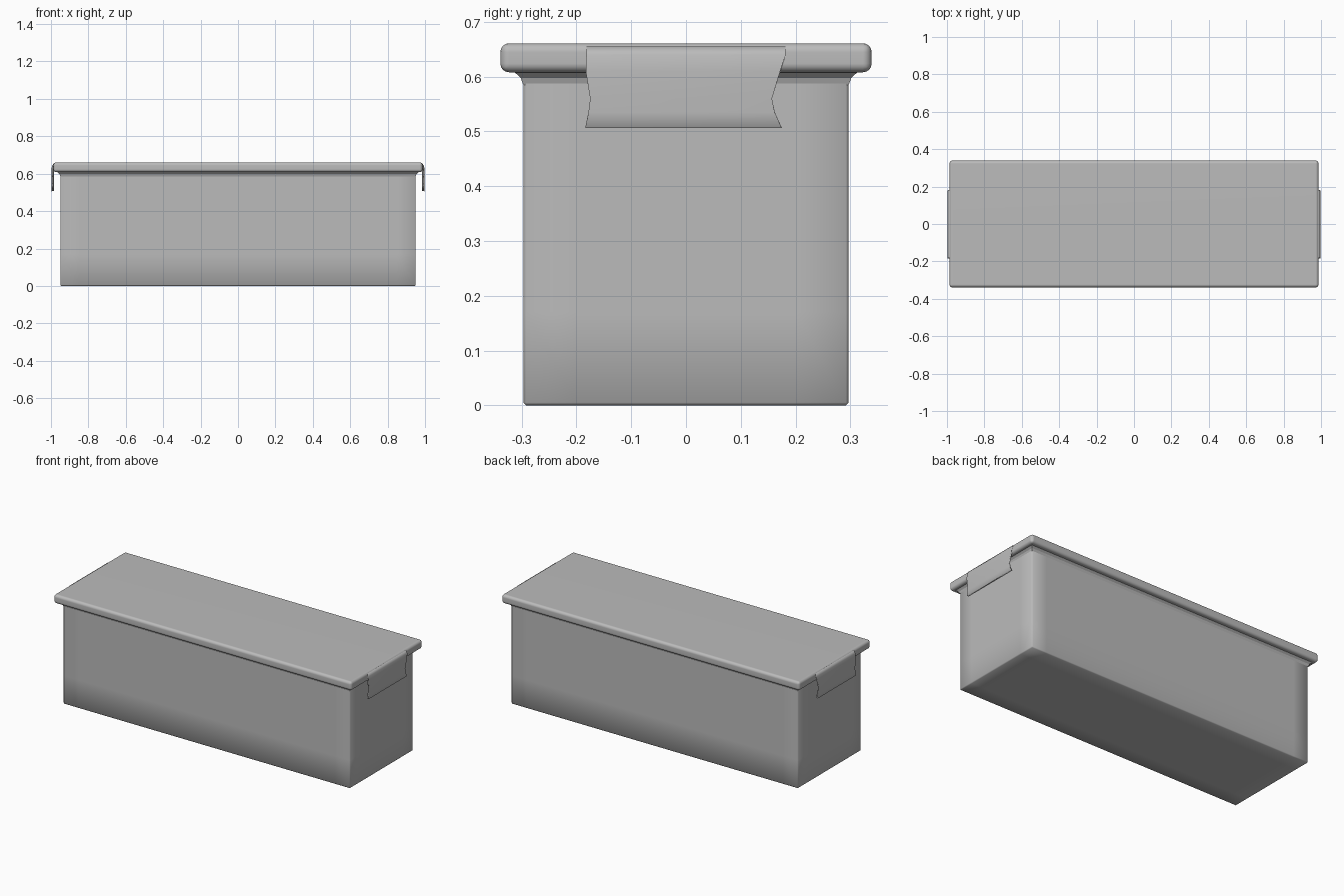
import bpy
import bmesh
from mathutils import Vector

if "Cube" in bpy.data.objects:
    bpy.data.objects.remove(bpy.data.objects["Cube"], do_unlink=True)

grey = bpy.data.materials.new("plain grey")
grey.use_nodes = True
grey.diffuse_color = (0.5, 0.5, 0.5, 1)
grey.node_tree.nodes["Principled BSDF"].inputs["Base Color"].default_value = (0.5, 0.5, 0.5, 1)


def finish(bm, name):
    bmesh.ops.recalc_face_normals(bm, faces=bm.faces)
    mesh = bpy.data.meshes.new(name)
    bm.to_mesh(mesh)
    bm.free()
    mesh.materials.append(grey)
    mesh.polygons.foreach_set("use_smooth", [True] * len(mesh.polygons))
    obj = bpy.data.objects.new(name, mesh)
    bpy.context.collection.objects.link(obj)
    return obj


def box(size, centre):
    bm = bmesh.new()
    bmesh.ops.create_cube(bm, size=1)
    for v in bm.verts:
        v.co = Vector(a * b for a, b in zip(v.co, size)) + Vector(centre)
    return bm


def cut(bm, point, normal):
    bmesh.ops.bisect_plane(bm, geom=bm.verts[:] + bm.edges[:] + bm.faces[:],
                           plane_co=point, plane_no=normal)


def bevel(obj, width, segments):
    mod = obj.modifiers.new("rounded edges", "BEVEL")
    mod.width = width
    mod.segments = segments
    mod.limit_method = "ANGLE"
    mod.harden_normals = False


# Container with softly blended corners and floor edge
bm = box((1.9, 0.594, 0.61), (0, 0, 0.305))
for s in (-1, 1):
    cut(bm, (s * 0.85, 0, 0), (1, 0, 0))
    cut(bm, (0, s * 0.2, 0), (0, 1, 0))
for z in (0.17, 0.55):
    cut(bm, (0, 0, z), (0, 0, 1))
# The rim hides the open top, so only its sides are kept
top = [f for f in bm.faces if f.calc_center_median().z > 0.609]
bmesh.ops.delete(bm, geom=top, context="FACES")
bevel(finish(bm, "container"), 0.005, 1)

# Overhanging lid with a rounded rim
lid = finish(box((1.974, 0.678, 0.053), (0, 0, 0.6345)), "lid")
bevel(lid, 0.016, 4)
lid.modifiers.new("flat faces", "WEIGHTED_NORMAL")

# Cove where the container meets the lid
bm = bmesh.new()
rings = []
for z, grow in ((0.585, 0), (0.598, 0.005), (0.609, 0.017)):
    x, y = 0.949 + grow, 0.297 + grow
    rings.append([bm.verts.new((a * x, b * y, z))
                  for a, b in ((-1, -1), (1, -1), (1, 1), (-1, 1))])
for low, high in zip(rings, rings[1:]):
    for i in range(4):
        j = (i + 1) % 4
        bm.faces.new((low[i], low[j], high[j], high[i]))
cove = finish(bm, "rim_cove")
cove.data.shade_flat()

# Waisted hanging clip at each end: height, front edge, back edge, outer x
CLIP = ((0.655, -0.182, 0.182, 0.986), (0.64, -0.182, 0.182, 0.995),
        (0.61, -0.183, 0.172, 0.998), (0.56, -0.175, 0.157, 0.998),
        (0.535, -0.178, 0.162, 0.997), (0.506, -0.184, 0.175, 0.996))
for side, name in ((-1, "right_clip"), (1, "left_clip")):
    bm = bmesh.new()
    rows = [[bm.verts.new((side * x, y, z)) for y in (front, back)]
            for z, front, back, x in CLIP]
    for a, b in zip(rows, rows[1:]):
        bm.faces.new((a[0], a[1], b[1], b[0]))
    clip = finish(bm, name)
    # Face outward, then thicken inward
    if clip.data.polygons[2].normal.x * side < 0:
        clip.data.flip_normals()
    wall = clip.modifiers.new("thickness", "SOLIDIFY")
    wall.thickness = 0.013
    wall.offset = -1
    clip.modifiers.new("flat faces", "WEIGHTED_NORMAL")
    bpy.context.view_layer.objects.active = clip
    bpy.ops.object.select_all(action="DESELECT")
    clip.select_set(True)
    bpy.ops.object.shade_smooth_by_angle()
